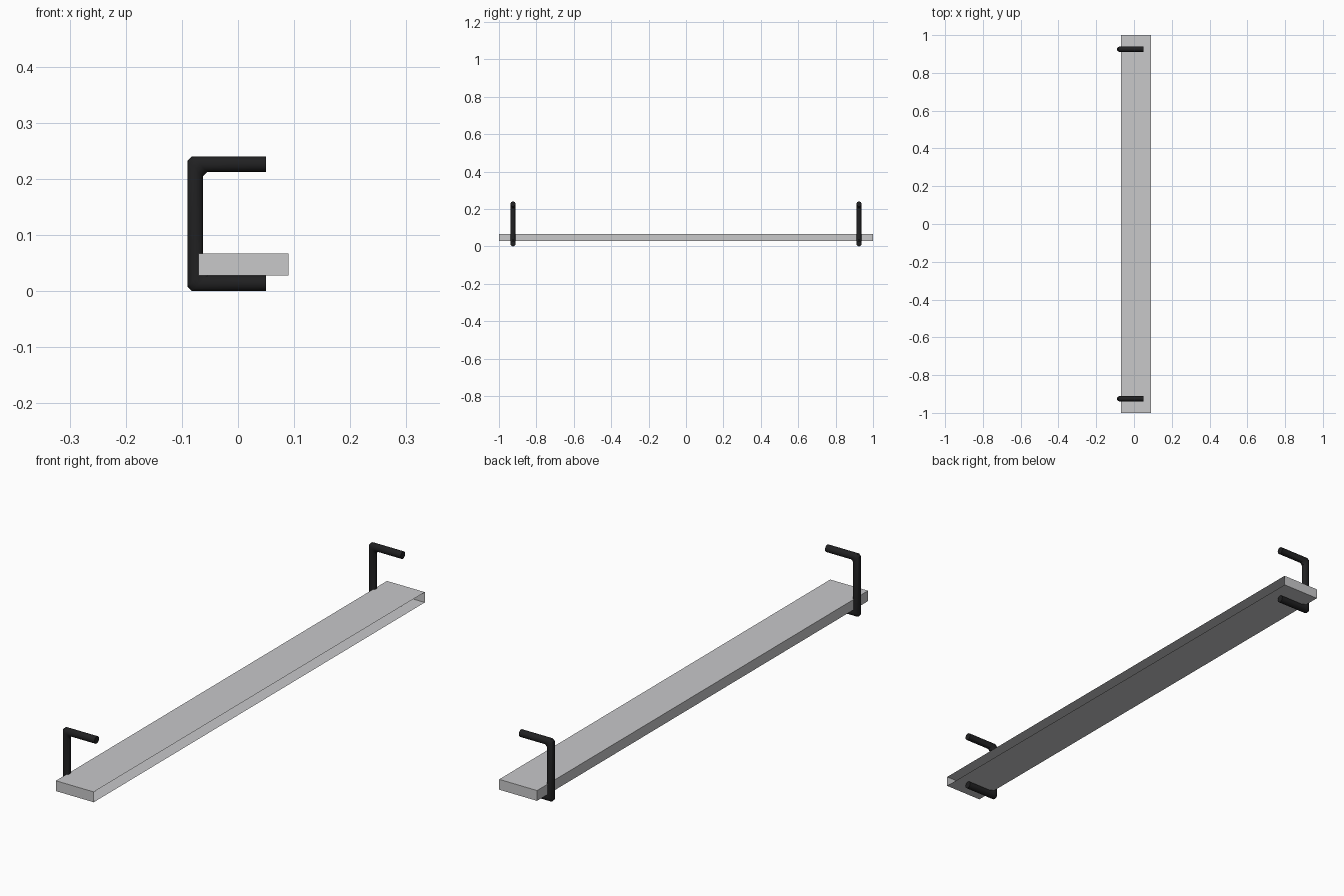
import bpy, bmesh, math
from mathutils import Vector

if "Cube" in bpy.data.objects:
    bpy.data.objects.remove(bpy.data.objects["Cube"])


def material(name, color):
    m = bpy.data.materials.new(name)
    m.diffuse_color = (*color, 1)
    m.use_nodes = True
    m.node_tree.nodes["Principled BSDF"].inputs["Base Color"].default_value = m.diffuse_color
    return m


GREY = material("light grey board", (0.58, 0.58, 0.59))
BLACK = material("black metal", (0.015, 0.015, 0.016))


def add_object(name, bm, mat):
    me = bpy.data.meshes.new(name)
    bm.to_mesh(me)
    bm.free()
    me.materials.append(mat)
    ob = bpy.data.objects.new(name, me)
    bpy.context.collection.objects.link(ob)
    return ob


# Shelf board: thin box left open along its +x edge
X0, X1, Z0, Z1 = -0.07, 0.09, 0.0275, 0.067
bm = bmesh.new()
bmesh.ops.create_cube(bm, size=1)
for v in bm.verts:
    v.co = Vector((X1 if v.co.x > 0 else X0, 2 * v.co.y, Z1 if v.co.z > 0 else Z0))
bm.normal_update()
bmesh.ops.delete(bm, geom=[f for f in bm.faces if f.normal.x > 0.9], context='FACES_ONLY')
add_object("shelf_board", bm, GREY)

# C-shaped pipe brackets: mitred corners with a small chamfer
R, SIDES, CH = 0.0138, 16, 0.008
XB, XE, TOP = -0.09 + R, 0.05, 0.24 - R


def bracket(name, y):
    bm = bmesh.new()
    # each ring: function of the cross-section offsets (o = inward, s = sideways)
    rings = [
        lambda o: (XE, R + o),
        lambda o: (XB + CH + o, R + o),
        lambda o: (XB + o, R + CH + o),
        lambda o: (XB + o, TOP - CH - o),
        lambda o: (XB + CH + o, TOP - o),
        lambda o: (XE, TOP - o),
    ]
    loops = []
    for ring in rings:
        loop = []
        for i in range(SIDES):
            a = 2 * math.pi * i / SIDES
            x, z = ring(R * math.cos(a))
            loop.append(bm.verts.new((x, y + R * math.sin(a), z)))
        loops.append(loop)
    for a, b in zip(loops, loops[1:]):
        for i in range(SIDES):
            j = (i + 1) % SIDES
            bm.faces.new((a[i], a[j], b[j], b[i]))
    bm.faces.new(loops[0])
    bm.faces.new(loops[-1])
    bmesh.ops.recalc_face_normals(bm, faces=bm.faces[:])
    ob = add_object(name, bm, BLACK)
    bpy.ops.object.select_all(action='DESELECT')
    ob.select_set(True)
    bpy.context.view_layer.objects.active = ob
    bpy.ops.object.shade_smooth_by_angle(angle=math.radians(30))


bracket("front_bracket", -0.925)
bracket("back_bracket", 0.925)
